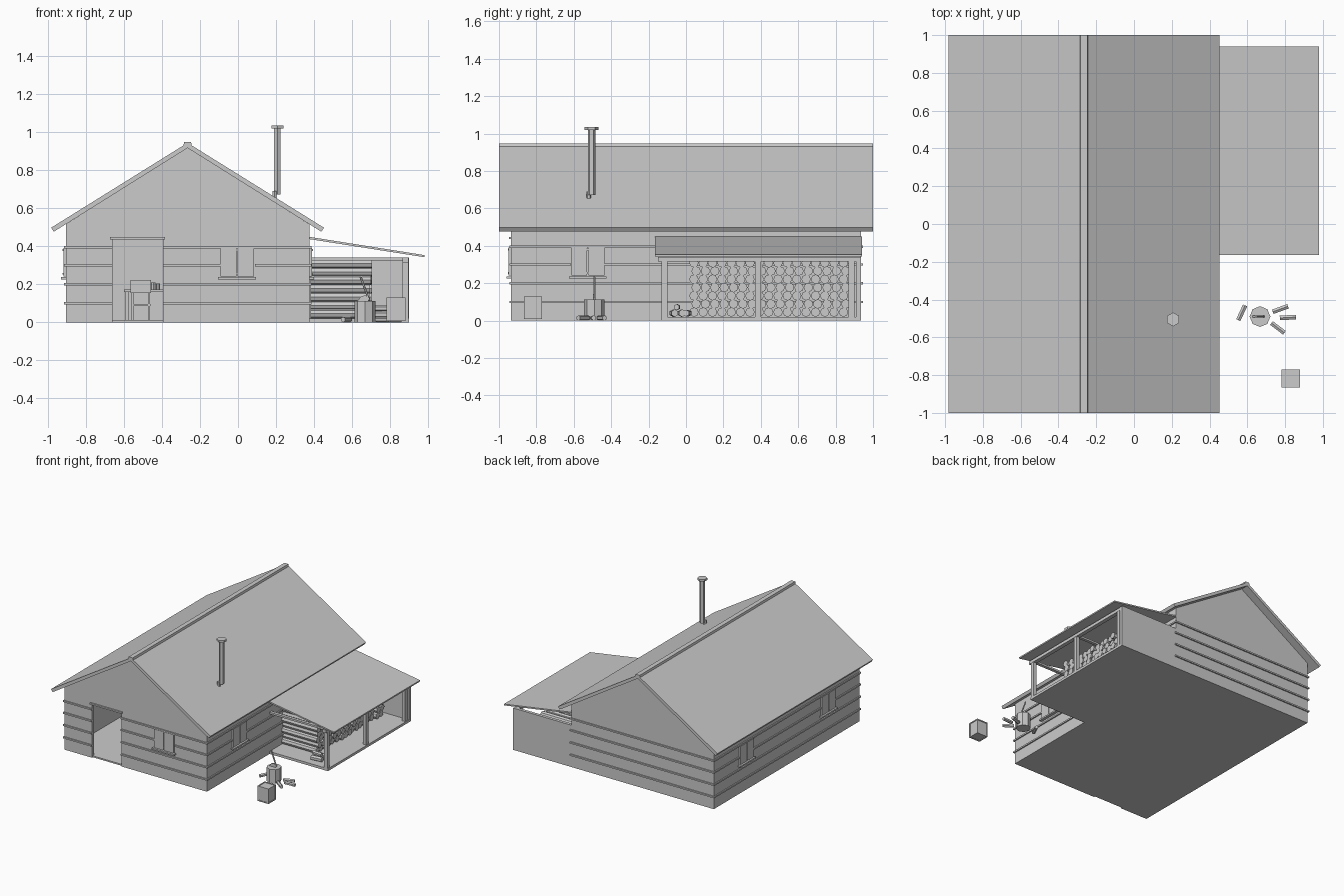
import bpy, bmesh, math, random
from mathutils import Matrix, Vector

random.seed(4)
if "Cube" in bpy.data.objects:
    bpy.data.objects.remove(bpy.data.objects["Cube"])

grey = bpy.data.materials.new("plain grey")
grey.use_nodes = True
grey.diffuse_color = (0.6, 0.6, 0.6, 1)
grey.node_tree.nodes["Principled BSDF"].inputs["Base Color"].default_value = (0.6, 0.6, 0.6, 1)


def finish(name, bm):
    bmesh.ops.recalc_face_normals(bm, faces=bm.faces)
    mesh = bpy.data.meshes.new(name)
    bm.to_mesh(mesh)
    bm.free()
    mesh.materials.append(grey)
    obj = bpy.data.objects.new(name, mesh)
    bpy.context.collection.objects.link(obj)
    return obj


def add_box(bm, x0, x1, y0, y1, z0, z1):
    centre = Vector((x0 + x1, y0 + y1, z0 + z1)) / 2
    bmesh.ops.create_cube(bm, size=1, matrix=Matrix.Translation(centre)
                          @ Matrix.Diagonal((x1 - x0, y1 - y0, z1 - z0, 1)))


def boxes(name, *items):
    bm = bmesh.new()
    for item in items:
        add_box(bm, *item)
    return finish(name, bm)


def add_rod(bm, a, b, r, sides=8):
    a, b = Vector(a), Vector(b)
    turn = (b - a).to_track_quat("Z", "Y").to_matrix().to_4x4()
    bmesh.ops.create_cone(bm, cap_ends=True, segments=sides, radius1=r, radius2=r,
                          depth=(b - a).length, matrix=Matrix.Translation((a + b) / 2) @ turn)


def rods(name, sides, *items):
    bm = bmesh.new()
    for a, b, r in items:
        add_rod(bm, a, b, r, sides)
    return finish(name, bm)


def extrude(name, profile, y0, y1):
    """Extrude an x-z outline along y."""
    bm = bmesh.new()
    face = bm.faces.new([bm.verts.new((x, y0, z)) for x, z in profile])
    moved = bmesh.ops.extrude_face_region(bm, geom=[face])["geom"]
    bmesh.ops.translate(bm, vec=(0, y1 - y0, 0),
                        verts=[v for v in moved if isinstance(v, bmesh.types.BMVert)])
    return finish(name, bm)


# Main dimensions
L, R, MID, END, T = -0.905, 0.375, -0.265, 0.935, 0.025
EAVE, PEAK = 0.515, 0.918
DOOR = (-0.66, -0.395, 0.435)

# Floors and house walls, the front one notched for the doorway
boxes("house_floor", (L + 0.01, R - 0.01, -END + 0.01, END - 0.01, 0, 0.012))
top = [(R, 0), (R, EAVE), (MID, PEAK), (L, EAVE), (L, 0)]
extrude("back_wall", top, END - T, END)
extrude("front_wall", top + [(DOOR[0], 0), (DOOR[0], DOOR[2]), (DOOR[1], DOOR[2]), (DOOR[1], 0)],
        -END, -END + T)
boxes("side_walls", (L, L + T, -END + T, END - T, 0, EAVE), (R - T, R, -END + T, END - T, 0, EAVE))
boxes("door_lintel", (DOOR[0] - 0.012, DOOR[1] + 0.012, -END - 0.012, -END + T, DOOR[2], DOOR[2] + 0.012))

# Wall battens, interrupted by door and windows
WIN, P, H = 0.09, 0.01, 0.006
bm = bmesh.new()
for z in (0.1, 0.2, 0.3, 0.395):
    split = 0.23 < z < 0.39
    add_box(bm, L - P, R + P, END, END + P, z - H, z + H)
    front = [(L - P, DOOR[0]), (DOOR[1], R + P)]
    left, right = [(-END, END)], [(-END, END)]
    if split:
        front = [(L - P, DOOR[0]), (DOOR[1], -WIN), (WIN, R + P)]
        left = [(-END, -0.525 - WIN), (-0.525 + WIN, 0.525 - WIN), (0.525 + WIN, END)]
        right = [(-END, -0.525 - WIN), (-0.525 + WIN, END)]
    for a, b in front:
        add_box(bm, a, b, -END - P, -END, z - H, z + H)
    for a, b in left:
        add_box(bm, L - P, L, a, b, z - H, z + H)
    for a, b in right:
        add_box(bm, R, R + P, a, b, z - H, z + H)
finish("wall_battens", bm)


# Windows: paired shutters, sill and catches, built facing -y
def window(name, x, y, angle):
    obj = boxes(name, (-0.088, -0.003, -0.013, 0.005, 0.24, 0.39),
                (0.003, 0.088, -0.013, 0.005, 0.24, 0.39),
                (-0.1, 0.1, -0.024, 0.005, 0.225, 0.237),
                (-0.003, 0.003, -0.018, 0, 0.375, 0.385),
                (-0.003, 0.003, -0.018, 0, 0.25, 0.26))
    obj.location = (x, y, 0)
    obj.rotation_euler.z = angle


window("front_window", -0.005, -END, 0)
window("left_side_window", R, -0.525, math.pi / 2)
for i, y in enumerate((-0.525, 0.525)):
    window(f"right_side_window_{i + 1}", L, y, -math.pi / 2)

# Roof slabs and ridge cap
for name, s in (("roof_left", 1), ("roof_right", -1)):
    extrude(name, [(MID, 0.943), (MID + s * 0.717, 0.497), (MID + s * 0.703, 0.476), (MID, 0.916)], -1, 1)
extrude("ridge_cap", [(MID - 0.022, 0.93), (MID - 0.018, 0.947), (MID + 0.018, 0.947), (MID + 0.022, 0.93)], -1, 1)

# Stove pipe
PX, PY = 0.207, -0.505
rods("chimney_pipe", 6, ((PX, PY, 0.672), (PX, PY, 1.02), 0.02))
rods("chimney_elbow", 6, ((0.192, -0.52, 0.62), (0.192, -0.52, 0.69), 0.013))
rods("chimney_cap", 6, ((PX, PY, 1.018), (PX, PY, 1.035), 0.037))

# Lean-to shed
boxes("shed_floor", (R - 0.01, 0.9, -0.13, END, 0, 0.02))
boxes("shed_back_wall", (R, 0.9, END - T, END, 0, 0.34))
bm = bmesh.new()
for y in (-0.13, 0.37, 0.87):
    add_box(bm, 0.865, 0.895, y, y + 0.03, 0.02, 0.34)
add_box(bm, 0.865, 0.897, -0.15, END, 0.315, 0.34)
for y in (-0.13, 0.37):
    add_box(bm, R, 0.865, y, y + 0.025, 0.325, 0.34)
finish("shed_frame", bm)
extrude("shed_roof", [(R, 0.437), (R, 0.449), (0.98, 0.353), (0.98, 0.342)], -0.165, 0.94)

# Stacked firewood against the house wall
bm = bmesh.new()
r = 0.025
for row in range(7):
    for col in range(17):
        y = 0.042 + col * 0.05 + (row % 2) * 0.012
        z = 0.045 + row * 0.044
        add_rod(bm, (R + 0.005, y, z), (0.68 + random.uniform(0, 0.025), y, z), r, 8)
finish("firewood_stack", bm)
rods("loose_firewood", 6,
     ((0.71, -0.07, 0.04), (0.8, -0.06, 0.04), 0.02), ((0.7, -0.025, 0.04), (0.79, -0.02, 0.04), 0.02),
     ((0.72, 0.015, 0.04), (0.79, 0.0, 0.04), 0.018), ((0.71, -0.045, 0.072), (0.79, -0.05, 0.072), 0.016))

# Chopping block with axe, and split logs around it
BX, BY = 0.667, -0.49
rods("chopping_block", 8, ((BX, BY, 0), (BX, BY, 0.112), 0.055))
extrude("axe_head", [(0.628, 0.112), (0.685, 0.112), (0.692, 0.125), (0.67, 0.142), (0.645, 0.135)],
        BY - 0.006, BY + 0.006)
rods("axe_handle", 6, ((0.685, BY, 0.128), (0.645, BY, 0.236), 0.006))
bm = bmesh.new()
for x, y, angle in ((0.57, -0.47, 65), (0.775, -0.45, 20), (0.815, -0.495, 3), (0.762, -0.55, -37)):
    d = Vector((math.cos(math.radians(angle)), math.sin(math.radians(angle)), 0)) * 0.043
    c = Vector((x, y, 0.014))
    add_rod(bm, c - d, c + d, 0.014, 6)
finish("split_logs", bm)

# Crate with raised edges
c0, c1, d0, d1, h, w = 0.78, 0.88, -0.865, -0.77, 0.13, 0.008
bm = bmesh.new()
add_box(bm, c0 + 0.004, c1 - 0.004, d0 + 0.004, d1 - 0.004, 0.012, h - 0.004)
for x in (c0, c1 - w):
    for y in (d0, d1 - w):
        add_box(bm, x, x + w, y, y + w, 0.008, h)
for z in (0.008, h - w):
    for x in (c0, c1 - w):
        add_box(bm, x, x + w, d0, d1, z, z + w)
    for y in (d0, d1 - w):
        add_box(bm, c0, c1, y, y + w, z, z + w)
finish("crate", bm)

# Table and chair seen through the doorway
table = [(-0.6, -0.28, -0.3, -0.1, 0.16, 0.172)]
table += [(x, x + 0.015, y, y + 0.015, 0.012, 0.16) for x in (-0.59, -0.305) for y in (-0.29, -0.125)]
boxes("table", *table)
rods("table_mugs", 8, ((-0.445, -0.2, 0.17), (-0.445, -0.2, 0.21), 0.012),
     ((-0.42, -0.23, 0.17), (-0.42, -0.23, 0.205), 0.011))
chair = [(-0.562, -0.46, -0.44, -0.33, 0.085, 0.097), (-0.565, -0.457, -0.45, -0.435, 0.155, 0.222)]
chair += [(x, x + 0.012, y, y + 0.012, 0.012, z) for x in (-0.56, -0.474)
          for y, z in ((-0.44, 0.16), (-0.345, 0.085))]
boxes("chair", *chair)
